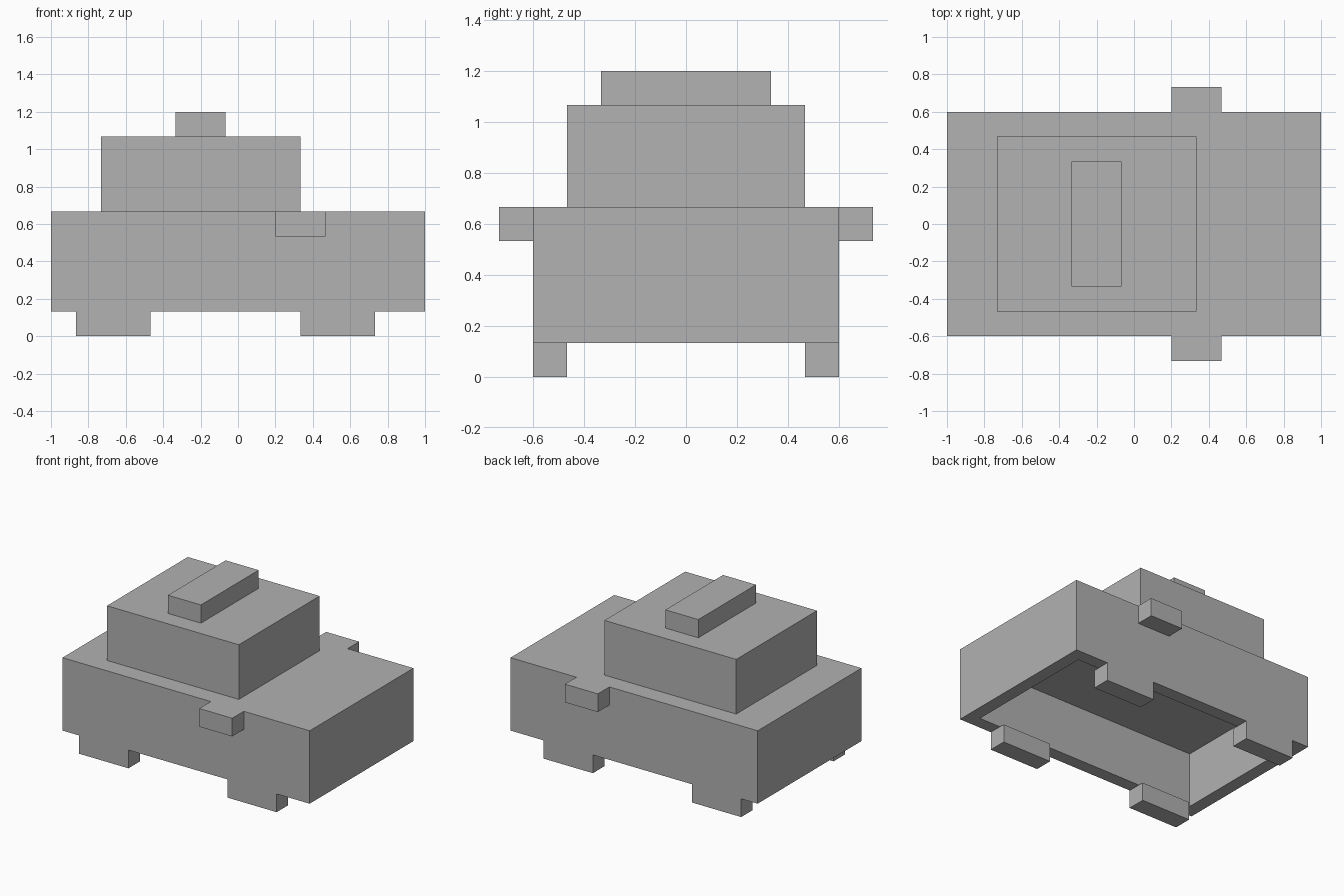
import bpy
import bmesh
from mathutils import Vector

default = bpy.data.objects.get("Cube")
if default:
    bpy.data.objects.remove(default, do_unlink=True)

U = 2 / 15  # block unit: the body is 15 blocks long

# Single flat colour
grey = bpy.data.materials.new("plain_grey")
grey.use_nodes = True
colour = (0.445, 0.445, 0.445, 1)
grey.diffuse_color = colour
bsdf = next(n for n in grey.node_tree.nodes if n.type == "BSDF_PRINCIPLED")
bsdf.inputs["Base Color"].default_value = colour


def face_towards(bm, direction):
    return max(bm.faces, key=lambda f: f.normal.dot(Vector(direction)))


def block(name, low, high, contact=None, cavity=0):
    """Box between two corners in block units, open on its contact side,
    optionally hollowed from below to the given depth."""
    low, high = Vector(low) * U, Vector(high) * U
    bm = bmesh.new()
    bmesh.ops.create_cube(bm, size=1)
    bmesh.ops.scale(bm, vec=high - low, verts=bm.verts)
    bmesh.ops.translate(bm, vec=(low + high) / 2, verts=bm.verts)
    bm.normal_update()
    if contact:
        bmesh.ops.delete(bm, geom=[face_towards(bm, contact)], context="FACES")
    if cavity:
        floor = face_towards(bm, (0, 0, -1))
        bmesh.ops.inset_individual(bm, faces=[floor], thickness=U)
        inner = bmesh.ops.extrude_discrete_faces(bm, faces=[floor])["faces"][0]
        bmesh.ops.translate(bm, vec=(0, 0, cavity * U), verts=inner.verts)
        bm.normal_update()
    mesh = bpy.data.meshes.new(name)
    bm.to_mesh(mesh)
    bm.free()
    mesh.materials.append(grey)
    obj = bpy.data.objects.new(name, mesh)
    bpy.context.collection.objects.link(obj)


# Hollow body, cabin and roof bar
UP, DOWN = (0, 0, 1), (0, 0, -1)
block("body", (-7.5, -4.5, 1), (7.5, 4.5, 5), cavity=3)
block("cabin", (-5.5, -3.5, 5), (2.5, 3.5, 8), contact=DOWN)
block("roof_bar", (-2.5, -2.5, 8), (-0.5, 2.5, 9), contact=DOWN)

# Wheels and mirrors on both sides
for side, s in (("front", -1), ("back", 1)):
    inner, edge, outer = 3.5 * s, 4.5 * s, 5.5 * s
    for end, x in (("left", 2.5), ("right", -6.5)):
        block(f"{side}_{end}_wheel", (x, min(inner, edge), 0),
              (x + 3, max(inner, edge), 1), contact=UP)
    block(f"{side}_mirror", (1.5, min(edge, outer), 4),
          (3.5, max(edge, outer), 5), contact=(0, -s, 0))
